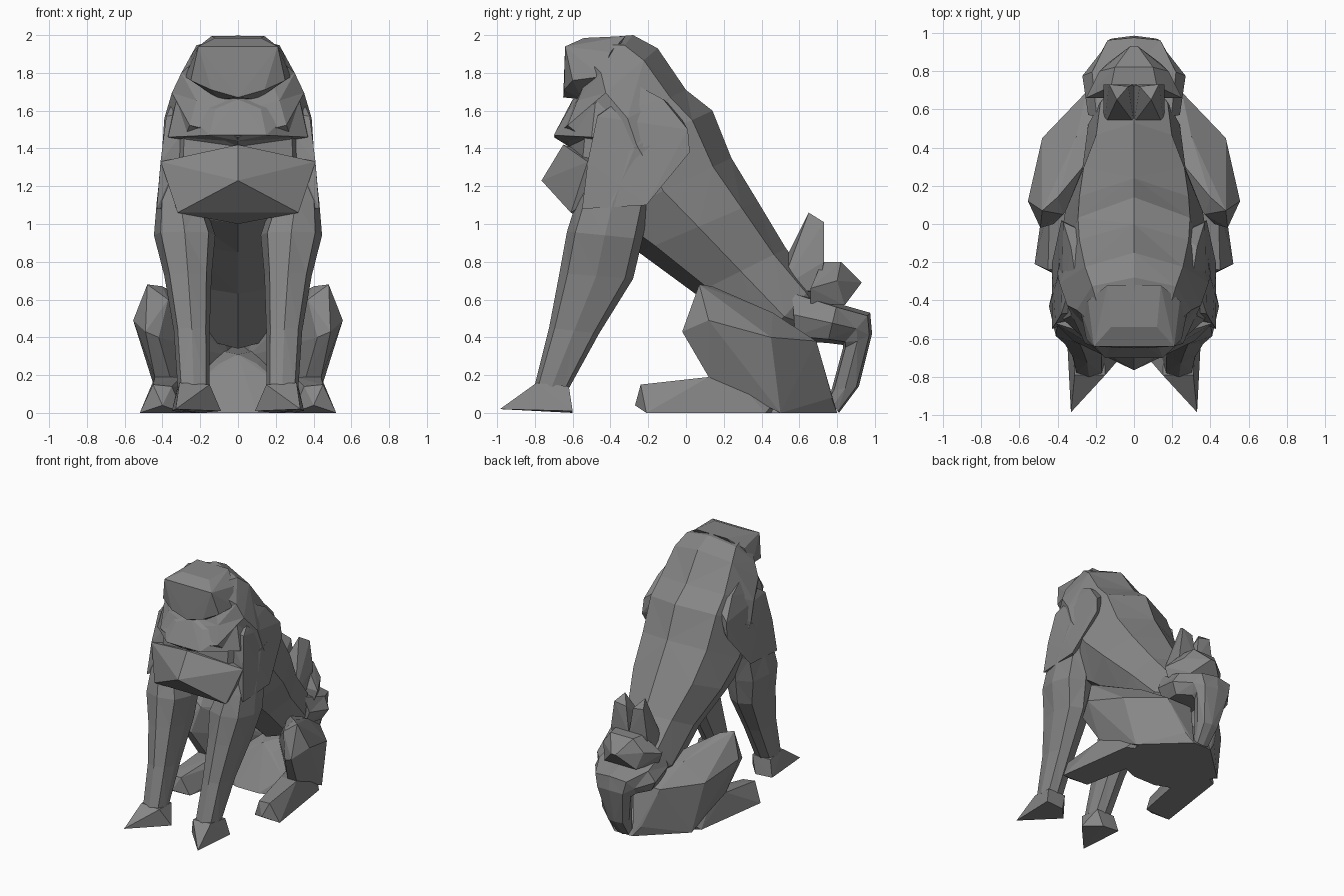
import bpy, bmesh, math
from mathutils import Vector

# Dark grey for the whole figure
grey = bpy.data.materials.new("dark_grey")
grey.diffuse_color = (.24, .24, .24, 1)


def finish(name, bm, mirror):
    bmesh.ops.recalc_face_normals(bm, faces=bm.faces)
    bmesh.ops.triangulate(bm, faces=bm.faces)
    me = bpy.data.meshes.new(name)
    bm.to_mesh(me)
    bm.free()
    me.materials.append(grey)
    ob = bpy.data.objects.new(name, me)
    bpy.context.collection.objects.link(ob)
    if mirror:
        ob.modifiers.new("mirror", 'MIRROR')
    return ob


def power(v, p):
    return math.copysign(abs(v) ** p, v)


def loft(name, rings, n=8, p=0.8, mirror=False):
    """Each ring: x min, x max, then the two end points (y, z) of its section."""
    bm = bmesh.new()
    loops = []
    for xa, xb, y1, z1, y2, z2 in rings:
        c = Vector(((xa + xb) / 2, (y1 + y2) / 2, (z1 + z2) / 2))
        d = Vector((0, (y1 - y2) / 2, (z1 - z2) / 2))
        loop = []
        for i in range(n):
            a = 2 * math.pi * i / n
            off = Vector(((xb - xa) / 2 * power(math.sin(a), p), 0, 0))
            loop.append(bm.verts.new(c + off + d * power(math.cos(a), p)))
        loops.append(loop)
    for a, b in zip(loops, loops[1:]):
        for i in range(n):
            j = (i + 1) % n
            bm.faces.new((a[i], a[j], b[j], b[i]))
    bm.faces.new(loops[0])
    bm.faces.new(loops[-1])
    return finish(name, bm, mirror)


def hull(name, pts, both=False, mirror=False):
    """Convex lump; both=True uses the points on both sides of the centre."""
    bm = bmesh.new()
    for x, y, z in pts:
        bm.verts.new((x, y, z))
        if both and x:
            bm.verts.new((-x, y, z))
    bmesh.ops.convex_hull(bm, input=bm.verts)
    loose = [v for v in bm.verts if not v.link_faces]
    bmesh.ops.delete(bm, geom=loose, context='VERTS')
    return finish(name, bm, mirror)


# Torso and neck: half width, back point, front point
torso = [
    (.26, -.40, 1.99, -.57, 1.68),
    (.30, -.28, 2.00, -.62, 1.60),
    (.35, -.15, 1.93, -.70, 1.46),
    (.39, .00, 1.71, -.62, 1.41),
    (.40, .14, 1.60, -.66, 1.23),
    (.39, .24, 1.35, -.48, 1.00),
    (.36, .38, 1.12, -.25, .85),
    (.27, .53, .87, .05, .63),
    (.24, .68, .68, .36, .34),
    (.14, .74, .54, .58, .38),
]
loft("torso", [(-w, w, *r) for w, *r in torso], p=0.9)

# Chest: a ledge dropping to a keel
hull("chest", [
    (0, -.65, 1.42), (.41, -.52, 1.33), (0, -.765, 1.23), (.21, -.66, 1.13),
    (.32, -.61, 1.06), (.40, -.25, 1.30), (.20, -.45, 1.08), (0, -.50, 1.00)], both=True)

# Mane fold above the chest
hull("mane", [
    (.15, -.70, 1.47), (0, -.67, 1.44), (.12, -.62, 1.61), (0, -.60, 1.66),
    (.37, -.50, 1.46), (.33, -.48, 1.64), (.31, -.38, 1.72), (.38, -.30, 1.50),
    (.20, -.30, 1.75), (.20, -.40, 1.42)], both=True)

# Shoulder muscle
hull("shoulder", [
    (.37, .01, 1.50), (.38, .02, 1.38), (.41, -.52, 1.33), (.38, -.47, 1.57),
    (.31, -.25, 1.73), (.33, -.12, 1.66), (.43, -.21, 1.10), (.43, -.55, 1.08),
    (.22, -.10, 1.45), (.22, -.40, 1.10), (.24, -.05, 1.60), (.20, -.45, 1.60)],
    mirror=True)

# Head with blunt face, wider at the cheeks
hull("head", [
    (.12, -.54, 1.985), (.21, -.64, 1.94), (.25, -.60, 1.76), (.14, -.645, 1.71),
    (.28, -.45, 1.78), (.14, -.32, 1.995), (.24, -.40, 1.91), (.10, -.55, 1.66),
    (0, -.65, 1.67)], both=True)

# Front legs
loft("front_leg", [
    (.20, .40, -.05, 1.45, -.50, 1.34),
    (.18, .43, -.19, 1.12, -.58, 1.12),
    (.12, .445, -.23, .92, -.63, .96),
    (.14, .39, -.28, .71, -.67, .74),
    (.15, .34, -.46, .42, -.725, .45),
    (.15, .32, -.62, .13, -.80, .15),
], n=8, p=0.72, mirror=True)
hull("front_paw", [
    (.33, -.985, .02), (.09, -.72, .01), (.35, -.60, .01), (.20, -.60, 0),
    (.15, -.79, .15), (.31, -.79, .16), (.32, -.62, .14), (.16, -.62, .14)],
    mirror=True)

# Hind legs: raised knee sloping back to the seat
hull("thigh", [
    (.48, .07, .68), (.40, .14, .67), (.37, .05, .60), (.49, -.02, .43), (.42, .00, .40),
    (.555, .12, .49), (.36, .12, .19), (.44, .12, .19), (.48, .45, .40), (.30, .46, .53),
    (.25, .69, .38), (.14, .77, .08), (.08, .80, 0), (.40, .50, 0), (.10, .50, .50),
    (.02, .69, .38), (.02, .60, 0), (.05, .45, .30)], mirror=True)
hull("hind_foot", [
    (.52, -.21, 0), (.40, -.27, .04), (.29, -.20, 0), (.45, -.24, .15), (.35, -.23, .14),
    (.44, .12, .19), (.30, .12, .19), (.42, .30, .14), (.43, .42, 0), (.15, .55, 0),
    (.30, .55, .14), (.15, .55, .14)], mirror=True)

# Seat under the belly, joining both feet
hull("seat", [
    (.10, .12, 0), (.30, .20, 0), (.25, .22, .13), (.10, .30, .26), (0, .32, .31),
    (.38, .50, 0), (.08, .80, 0), (.20, .60, .35), (.12, .75, .10)], both=True)

# Tail curling down behind the seat
loft("tail", [
    (-.24, .24, .56, .66, .58, .38),
    (-.27, .27, .80, .58, .75, .37),
    (-.17, .17, .975, .53, .83, .36),
    (-.14, .14, .985, .42, .83, .34),
    (-.08, .08, .915, .14, .77, .12),
    (-.06, .06, .81, .00, .75, .08),
], n=8, p=0.6)

# Tail tuft: two upright tips and a rear knob
hull("tuft_tip", [
    (.0, .47, .65), (.16, .50, .66), (.0, .53, .82), (.09, .65, 1.06), (.13, .73, 1.01),
    (.03, .72, .99), (.16, .73, .80), (.0, .73, .78), (.15, .70, .64), (.0, .70, .64)],
    mirror=True)
hull("tuft_knob", [
    (.25, .66, .66), (.12, .72, .80), (.10, .82, .80), (.18, .80, .70),
    (.02, .93, .69), (.14, .84, .57), (.22, .66, .58)], both=True)
